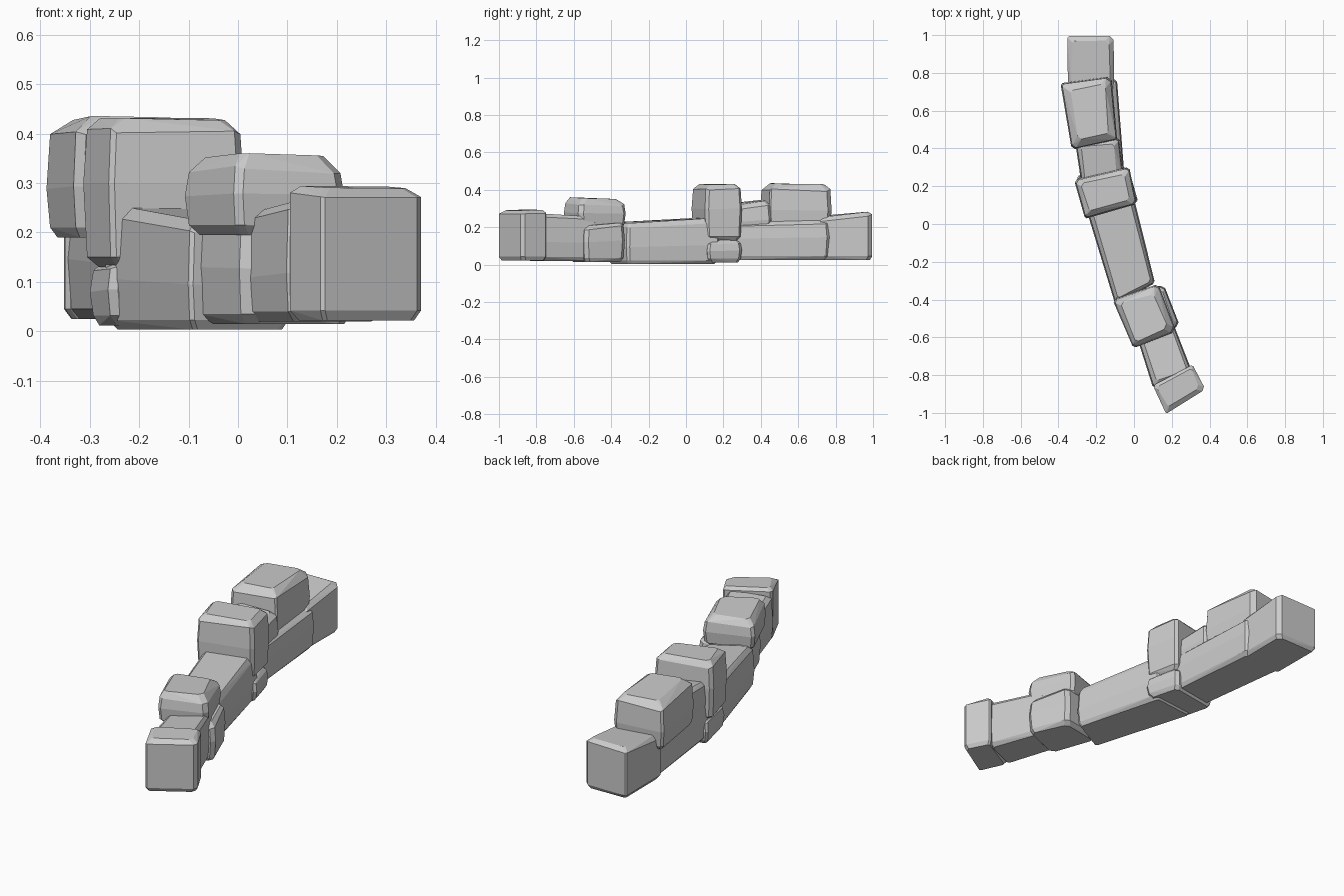
import bpy, bmesh, math, random
from mathutils import Vector


def stone(name, corners, z0, tops, cham=0.03, seed=0, bulge=0.006):
    """Rough-cut block. Plan corners run left-back, right-back, right-front,
    left-front; tops gives the height over each corner."""
    rnd = random.Random(seed)
    c = [Vector(p) for p in corners]
    width = ((c[1] - c[0]).length + (c[2] - c[3]).length) / 2
    depth = ((c[3] - c[0]).length + (c[2] - c[1]).length) / 2

    def blend(q, u, v):
        return (q[0] * (1 - u) + q[1] * u) * (1 - v) + (q[3] * (1 - u) + q[2] * u) * v

    cuts = [rnd.uniform(0.006, 0.024) for _ in range(4)]
    low = rnd.uniform(0.4, 0.6)
    bm = bmesh.new()
    # rings from the foot to the crown: height rule and inward offset
    for k, inset in enumerate((0.016, 0.0, -bulge, 0.0, cham)):
        for i, (u, v) in enumerate(((0, 0), (1, 0), (1, 1), (0, 1))):
            su, sv = 1 - 2 * u, 1 - 2 * v
            d = max(0.0, inset * rnd.uniform(0.6, 1.3)) if inset > 0 else inset
            for eu, ev in ((cuts[i], 0), (0, cuts[i])):
                uu = u + su * (d + eu) / width
                vv = v + sv * (d + ev) / depth
                p, top = blend(c, uu, vv), blend(tops, uu, vv)
                edge = cham * rnd.uniform(0.7, 1.15)
                z = (z0, z0 + 0.02, z0 + (top - z0) * low, top - edge, top)[k]
                bm.verts.new((p.x, p.y, z))
    hull = bmesh.ops.convex_hull(bm, input=bm.verts)
    junk = {g for key in ("geom_interior", "geom_unused") for g in hull[key]
            if isinstance(g, bmesh.types.BMVert)}
    bmesh.ops.delete(bm, geom=list(junk), context='VERTS')
    # merge nearly flat facets into broad chiselled planes
    bmesh.ops.dissolve_limit(bm, angle_limit=math.radians(4),
                             verts=bm.verts, edges=bm.edges)
    bmesh.ops.recalc_face_normals(bm, faces=bm.faces)
    me = bpy.data.meshes.new(name)
    bm.to_mesh(me)
    bm.free()
    ob = bpy.data.objects.new(name, me)
    bpy.context.collection.objects.link(ob)


# Lower course, from the back end to the front end
stone("back_end_stone",
      [(-0.352, 0.995), (-0.108, 0.995), (-0.105, 0.70), (-0.350, 0.70)],
      0.025, [0.285, 0.285, 0.25, 0.26], 0.022, 1, 0)
stone("back_base_stone",
      [(-0.345, 0.76), (-0.097, 0.77), (-0.055, 0.24), (-0.275, 0.22)],
      0.025, [0.24, 0.24, 0.225, 0.225], 0.02, 2)
stone("foot_stone",
      [(-0.295, 0.25), (-0.035, 0.295), (0.015, 0.12), (-0.255, 0.05)],
      0.012, [0.14, 0.135, 0.125, 0.15], 0.02, 3)
stone("long_middle_stone",
      [(-0.265, 0.14), (-0.015, 0.17), (0.105, -0.31), (-0.095, -0.42)],
      0.003, [0.255, 0.25, 0.22, 0.225], 0.024, 4)
stone("front_base_stone",
      [(-0.085, -0.37), (0.155, -0.33), (0.235, -0.535), (0.015, -0.635)],
      0.015, [0.225, 0.225, 0.205, 0.22], 0.02, 5)
stone("front_link_stone",
      [(0.00, -0.53), (0.18, -0.47), (0.30, -0.78), (0.105, -0.86)],
      0.02, [0.235, 0.255, 0.275, 0.265], 0.018, 6)
stone("front_end_stone",
      [(0.100, -0.855), (0.310, -0.745), (0.378, -0.875), (0.170, -1.005)],
      0.022, [0.295, 0.293, 0.288, 0.29], 0.020, 7, 0)

# Upper course of loose blocks
stone("back_top_stone",
      [(-0.382, 0.74), (-0.125, 0.775), (-0.095, 0.45), (-0.325, 0.40)],
      0.19, [0.425, 0.43, 0.432, 0.438], 0.035, 8)
stone("small_wedge_stone",
      [(-0.305, 0.43), (-0.085, 0.45), (-0.06, 0.24), (-0.27, 0.20)],
      0.17, [0.35, 0.345, 0.31, 0.325], 0.024, 9)
stone("middle_top_stone",
      [(-0.310, 0.23), (-0.030, 0.295), (0.008, 0.11), (-0.255, 0.035)],
      0.13, [0.432, 0.432, 0.425, 0.432], 0.028, 10)
stone("front_top_stone",
      [(-0.105, -0.405), (0.125, -0.325), (0.215, -0.565), (0.00, -0.65)],
      0.195, [0.35, 0.35, 0.355, 0.362], 0.032, 11)
